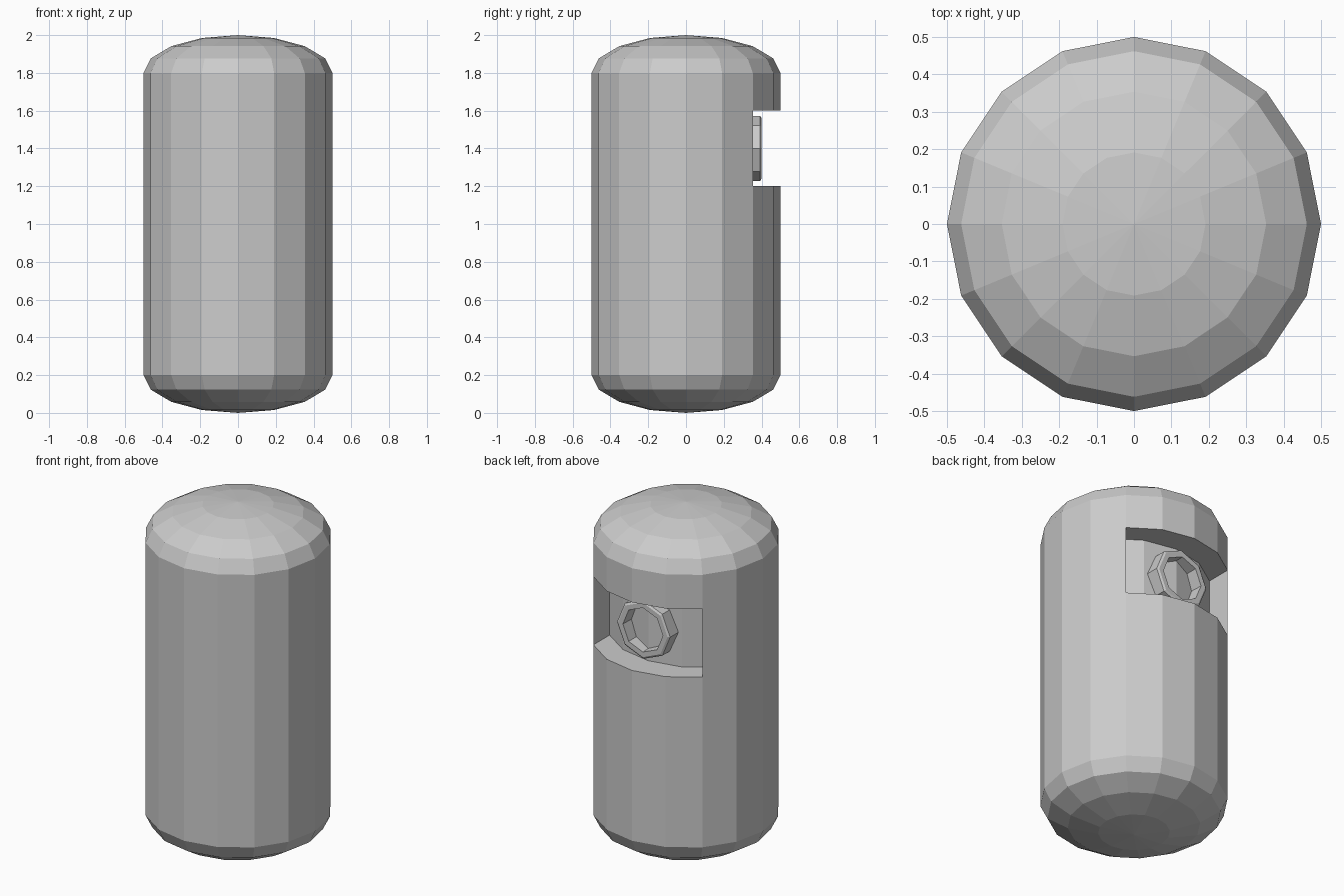
import bpy, bmesh, math
from mathutils import Vector

if "Cube" in bpy.data.objects:
    bpy.data.objects.remove(bpy.data.objects["Cube"])

SIDES = 16
SLOT = (1.2, 1.6)      # height range of the slot
DEPTH = Vector((0, -0.15, 0))


def finish(bm, name):
    bmesh.ops.remove_doubles(bm, verts=bm.verts, dist=1e-4)
    bmesh.ops.recalc_face_normals(bm, faces=bm.faces)
    mesh = bpy.data.meshes.new(name)
    bm.to_mesh(mesh)
    bm.free()
    obj = bpy.data.objects.new(name, mesh)
    bpy.context.collection.objects.link(obj)
    return obj


def quad(bm, *pts):
    bm.faces.new([bm.verts.new(p) for p in pts])


# Capsule body: flattened domes joined by a straight wall
dome = [(0.5 * math.cos(k * math.pi / 8), 0.2 * math.sin(k * math.pi / 8)) for k in range(5)]
profile = [(r, 0.2 - h) for r, h in reversed(dome)]
profile += [(0.5, z) for z in SLOT]
profile += [(r, 1.8 + h) for r, h in dome]


def body_point(ring, i):
    r, z = ring
    a = 2 * math.pi * i / SIDES
    return Vector((r * math.cos(a), r * math.sin(a), z))


bm = bmesh.new()
for lo, hi in zip(profile, profile[1:]):
    for i in range(SIDES):
        a, b = body_point(lo, i), body_point(lo, i + 1)
        c, d = body_point(hi, i + 1), body_point(hi, i)
        if lo[1] == SLOT[0] and 2 <= i < 6:
            # Slot: sunken wall, ledges and end walls
            a2, b2, c2, d2 = (p + DEPTH for p in (a, b, c, d))
            quad(bm, a2, b2, c2, d2)
            quad(bm, a, b, b2, a2)
            quad(bm, d2, c2, c, d)
            if i == 2:
                quad(bm, a, a2, d2, d)
            if i == 5:
                quad(bm, b2, b, c, c2)
        else:
            quad(bm, a, b, c, d)
finish(bm, "capsule_body")

# Octagonal ring standing in the slot, facing the back
ring_profile = [(0.172, 0.27), (0.172, 0.393), (0.16, 0.4), (0.13, 0.4), (0.125, 0.27)]


def ring_point(p, i):
    a = math.pi * i / 4
    return Vector((p[0] * math.cos(a), p[1], 1.4 + p[0] * math.sin(a)))


bm = bmesh.new()
for k, p in enumerate(ring_profile):
    q = ring_profile[(k + 1) % len(ring_profile)]
    for i in range(8):
        quad(bm, ring_point(p, i), ring_point(p, i + 1), ring_point(q, i + 1), ring_point(q, i))
finish(bm, "slot_ring")
